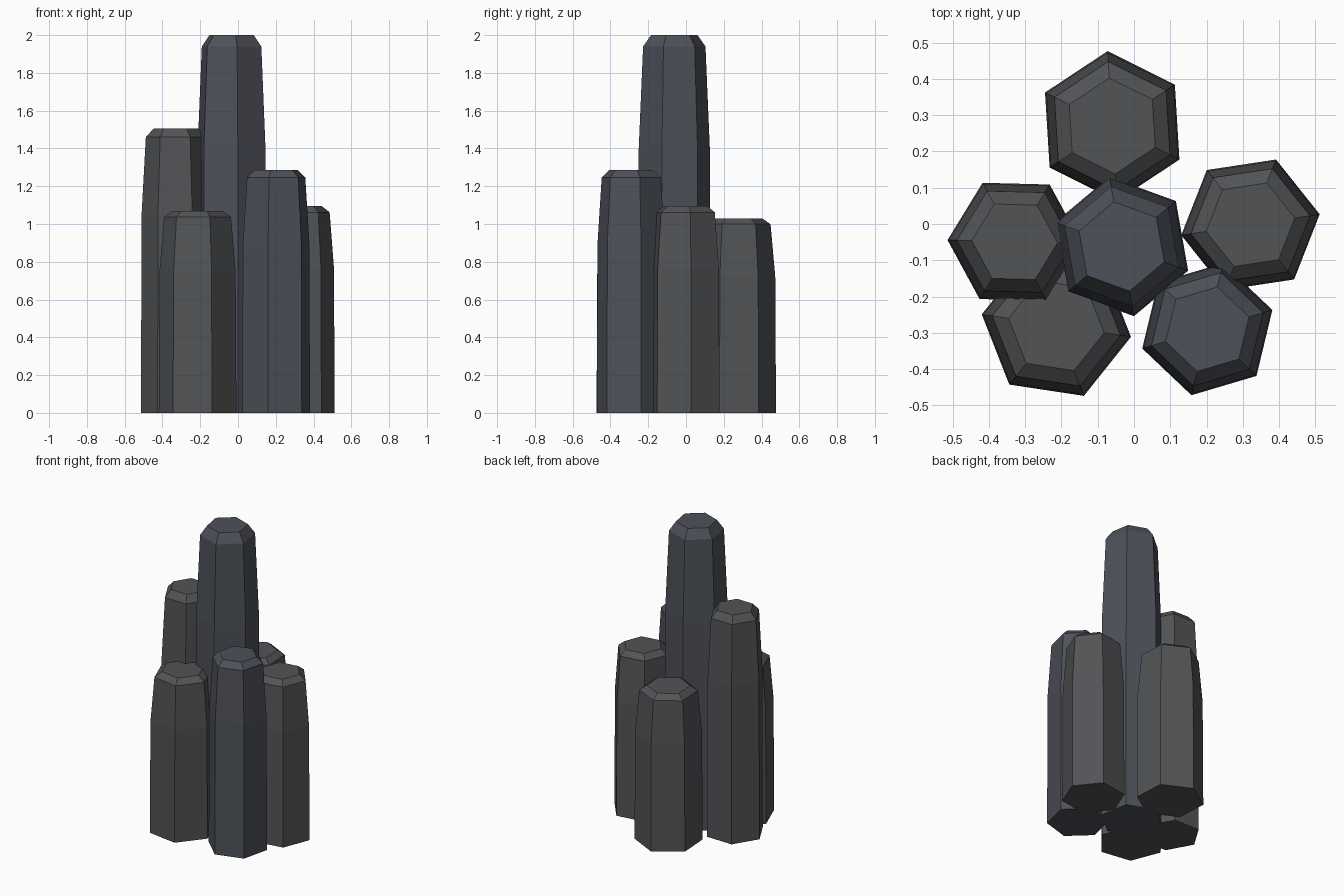
import bpy, bmesh, math

if "Cube" in bpy.data.objects:
    bpy.data.objects.remove(bpy.data.objects["Cube"])


def stone(name, color):
    m = bpy.data.materials.new(name)
    m.diffuse_color = (*color, 1)
    m.use_nodes = True
    m.node_tree.nodes["Principled BSDF"].inputs["Base Color"].default_value = m.diffuse_color
    return m


cool = stone("cool_basalt", (0.075, 0.082, 0.10))
warm = stone("warm_basalt", (0.085, 0.087, 0.093))

# Shared column profile: (fraction of radius, fraction of height)
PROFILE = [(1.0, 0.0), (0.98, 0.70), (0.86, 0.97), (0.64, 1.0)]


def column(name, x, y, radius, height, turn, mat):
    """Closed six-sided column, tapering towards a chamfered flat top."""
    bm = bmesh.new()
    rings = []
    for rf, hf in PROFILE:
        ring = []
        for i in range(6):
            a = math.radians(turn + 60 * i)
            ring.append(bm.verts.new((radius * rf * math.cos(a),
                                      radius * rf * math.sin(a), height * hf)))
        rings.append(ring)
    for low, high in zip(rings, rings[1:]):
        for i in range(6):
            j = (i + 1) % 6
            bm.faces.new((low[i], low[j], high[j], high[i]))
    bm.faces.new(rings[0][::-1])
    bm.faces.new(rings[-1])
    mesh = bpy.data.meshes.new(name)
    bm.to_mesh(mesh)
    bm.free()
    mesh.materials.append(mat)
    ob = bpy.data.objects.new(name, mesh)
    ob.location = (x, y, 0)
    bpy.context.collection.objects.link(ob)


# Cluster: tall centre column with five shorter ones around it
column("centre_column", -0.034, -0.062, 0.195, 2.0, 40, cool)
column("right_column", 0.321, -0.002, 0.193, 1.095, 8.6, warm)
column("back_column", -0.06, 0.27, 0.207, 1.03, 33.5, warm)
column("left_column", -0.329, -0.049, 0.185, 1.505, 58.5, warm)
column("front_left_column", -0.214, -0.28, 0.208, 1.07, 51.4, warm)
column("front_right_column", 0.202, -0.29, 0.187, 1.285, 16.5, cool)
